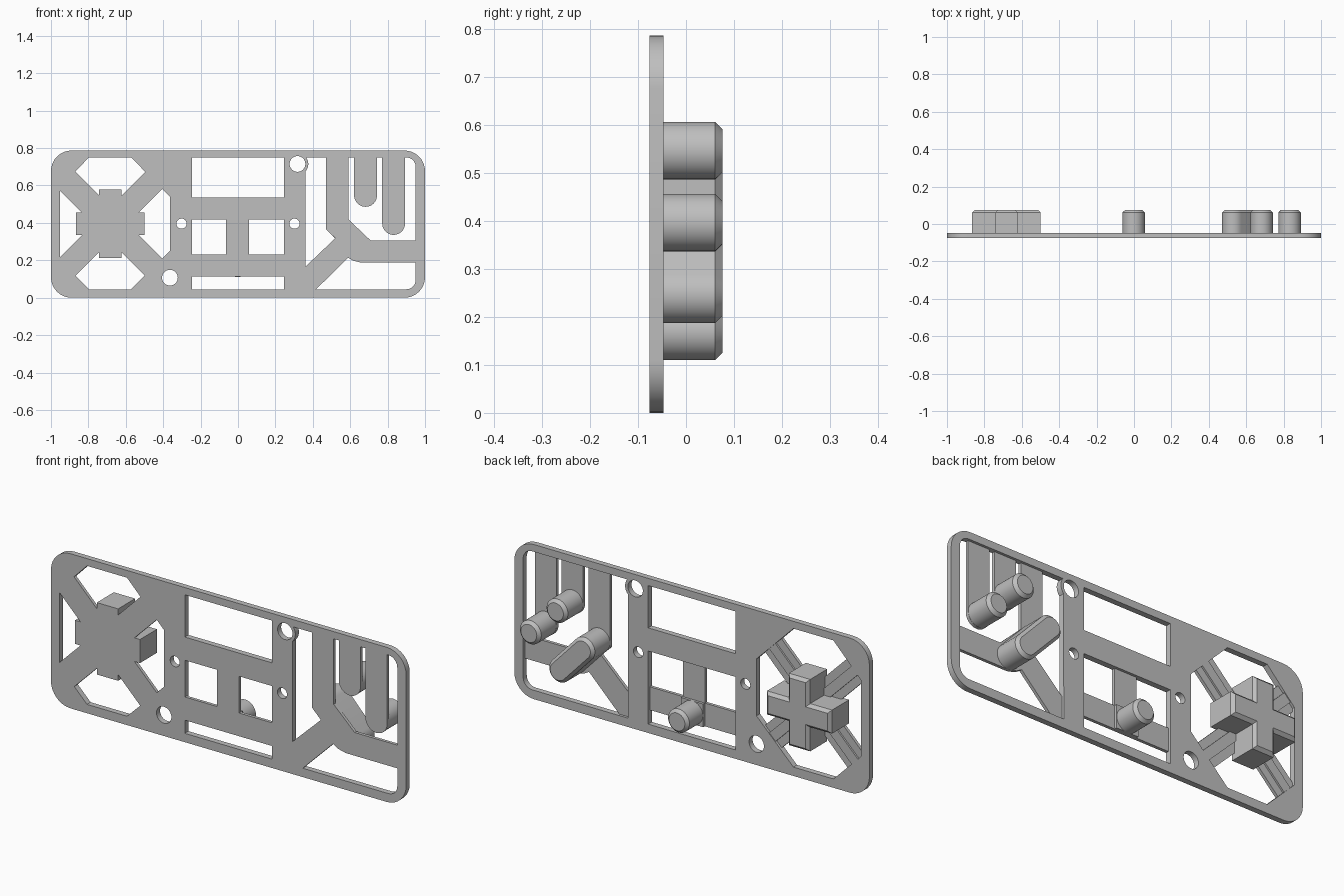
import bpy, bmesh
from math import sin, cos, pi, radians, atan2, hypot

if "Cube" in bpy.data.objects:
    bpy.data.objects.remove(bpy.data.objects["Cube"], do_unlink=True)

FRONT, BACK, WEB, TIP = -0.076, -0.047, -0.06, 0.076
Z0, Z1, H = 0.045, 0.75, 0.787

grey = bpy.data.materials.new("light grey")
grey.use_nodes = True
grey.diffuse_color = (0.52, 0.52, 0.52, 1)
grey.node_tree.nodes["Principled BSDF"].inputs["Base Color"].default_value = grey.diffuse_color


def arc(cx, cz, r, a0, a1, n=8):
    angles = [radians(a0 + (a1 - a0) * i / n) for i in range(n + 1)]
    return [(cx + r * cos(a), cz + r * sin(a)) for a in angles]


def circle(cx, cz, r, n=40):
    return arc(cx, cz, r, 0, 360, n)[:-1]


def rect(x0, x1, z0, z1):
    return [(x0, z0), (x1, z0), (x1, z1), (x0, z1)]


def capsule(ax, az, bx, bz, r):
    a = atan2(bz - az, bx - ax) * 180 / pi
    return arc(bx, bz, r, a - 90, a + 90, 20) + arc(ax, az, r, a + 90, a + 270, 20)


def finish(ob):
    bpy.ops.object.select_all(action='DESELECT')
    ob.select_set(True)
    bpy.context.view_layer.objects.active = ob
    if ob.type == 'CURVE':
        bpy.ops.object.convert(target='MESH')
    bpy.ops.object.shade_smooth_by_angle(angle=radians(30))
    return bpy.context.object


def prism(name, pts, y0, y1, chamfer=0):
    """Outline in x and z, extruded from y0 back to y1."""
    bm = bmesh.new()
    face = bm.faces.new([bm.verts.new((x, y0, z)) for x, z in pts])
    new = bmesh.ops.extrude_face_region(bm, geom=[face], use_keep_orig=True)["geom"]
    bmesh.ops.translate(bm, vec=(0, y1 - y0, 0),
                        verts=[v for v in new if isinstance(v, bmesh.types.BMVert)])
    bmesh.ops.recalc_face_normals(bm, faces=bm.faces)
    if chamfer:
        cap = [f for f in bm.faces if f.normal.y > 0.9]
        bmesh.ops.inset_region(bm, faces=cap, thickness=chamfer, use_even_offset=True)
        for v in {v for f in cap for v in f.verts}:
            v.co.y = y1
        # Lower the rim so the inset makes a chamfer
        inner = {v for f in cap for v in f.verts}
        for v in bm.verts:
            if v not in inner and v.co.y > y1 - 1e-5:
                v.co.y = y1 - chamfer
    me = bpy.data.meshes.new(name)
    bm.to_mesh(me)
    bm.free()
    me.materials.append(grey)
    ob = bpy.data.objects.new(name, me)
    bpy.context.collection.objects.link(ob)
    return finish(ob)


def pierced_plate(name, outlines, y0, y1):
    """First outline is the rim, the others are openings."""
    cu = bpy.data.curves.new(name, 'CURVE')
    cu.dimensions, cu.fill_mode, cu.extrude = '2D', 'BOTH', (y1 - y0) / 2
    for pts in outlines:
        sp = cu.splines.new('POLY')
        sp.points.add(len(pts) - 1)
        for p, (x, z) in zip(sp.points, pts):
            p.co = (x, z, 0, 1)
        sp.use_cyclic_u = True
    cu.materials.append(grey)
    ob = bpy.data.objects.new(name, cu)
    ob.rotation_euler.x = pi / 2
    ob.location.y = (y0 + y1) / 2
    bpy.context.collection.objects.link(ob)
    return finish(ob)


# Frame plate with its openings
R = 0.11
rim = (arc(1 - R, R, R, -90, 0) + arc(1 - R, H - R, R, 0, 90)
       + arc(R - 1, H - R, R, 90, 180) + arc(R - 1, R, R, 180, 270))
octagon = [(-0.797, Z1), (-0.572, Z1), (-0.364, 0.54), (-0.364, 0.25),
           (-0.572, Z0), (-0.797, Z0), (-0.952, 0.2), (-0.952, 0.59)]
right_opening = ([(0.36, Z0)] + arc(0.9, Z0 + 0.05, 0.05, -90, 0)
                 + arc(0.9, Z1 - 0.05, 0.05, 0, 90)
                 + arc(0.318, 0.715, 0.058, 37, -43))
pierced_plate("frame_plate", [
    rim, octagon, right_opening,
    rect(-0.246, 0.246, 0.535, Z1), rect(-0.246, 0.246, Z0, 0.417),
    circle(0.318, 0.715, 0.042), circle(-0.364, 0.107, 0.042),
    circle(-0.302, 0.396, 0.027), circle(0.302, 0.396, 0.027)], FRONT, BACK)

# Cross button on four diagonal arms with stiffening ribs
CX, CZ = -0.682, 0.395
A, B = 0.06, 0.183
cross = [(A, A), (A, B), (-A, B), (-A, A), (-B, A), (-B, -A),
         (-A, -A), (-A, -B), (A, -B), (A, -A), (B, -A), (B, A)]
prism("cross_button", [(CX + x, CZ + z) for x, z in cross], FRONT, TIP, 0.015)
for i in range(4):
    a = radians(45 + 90 * i)

    def turned(pts):
        return [(CX + x * cos(a) - z * sin(a), CZ + x * sin(a) + z * cos(a)) for x, z in pts]
    prism(f"cross_arm_{i + 1}", turned(rect(0.065, 0.332, -0.065, 0.065)), FRONT, WEB)
    prism(f"cross_rib_{i + 1}", turned(rect(0.065, 0.332, -0.025, 0.025)), WEB, BACK - 0.004)

# Central T-shaped spring with its button
prism("centre_spring", [(-0.246, 0.112), (0.246, 0.112), (0.246, 0.23), (0.06, 0.23),
                        (0.06, 0.417), (-0.064, 0.417), (-0.064, 0.23), (-0.246, 0.23)],
      FRONT, WEB)
prism("centre_boss", rect(-0.064, 0.06, 0.112, 0.23), WEB, BACK)
prism("centre_button", circle(-0.002, 0.17, 0.06), WEB, TIP, 0.015)

# Two hanging tongues with round buttons
for side, x, z in (("inner", 0.682, 0.547), ("outer", 0.832, 0.397)):
    prism(f"{side}_tongue", [(x + 0.061, Z1), (x - 0.061, Z1)] + arc(x, z, 0.061, 180, 360, 24),
          FRONT, WEB)
    prism(f"{side}_button", circle(x, z, 0.06), WEB, TIP, 0.015)

# Three-legged spring carrying the slanted button
prism("slanted_spring", [(0.47, Z1), (0.47, 0.367), (0.52, 0.318), (0.36, 0.165), (0.36, Z0),
                         (0.418, Z0), (0.588, 0.214), (0.618, 0.197), (0.66, 0.187),
                         (0.95, 0.187), (0.95, 0.305), (0.71, 0.305), (0.592, 0.417),
                         (0.592, Z1)], FRONT, WEB)
prism("slanted_button", capsule(0.53, 0.393, 0.667, 0.247, 0.06), WEB, TIP, 0.015)
